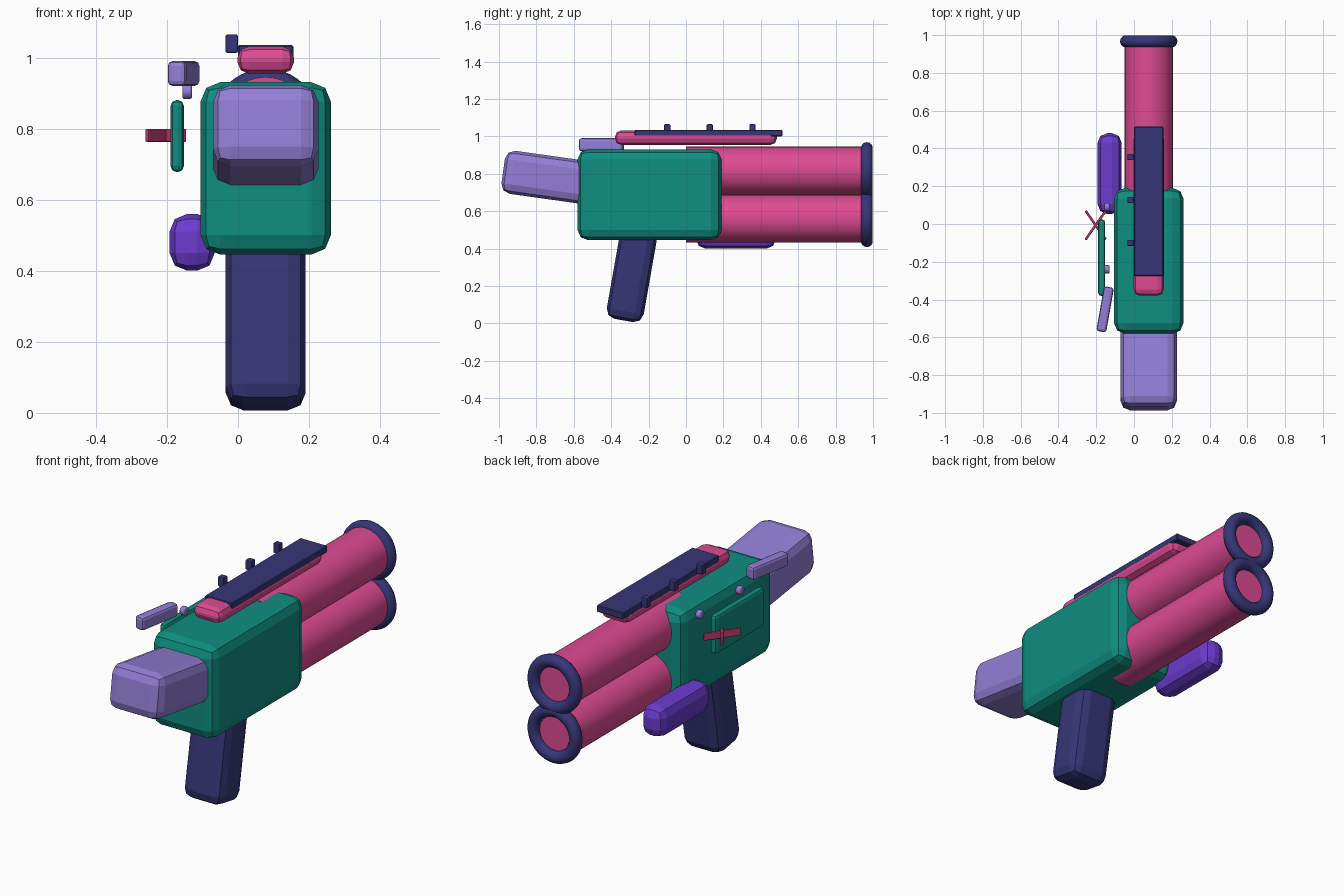
import bpy, bmesh
from math import radians
from mathutils import Matrix

if "Cube" in bpy.data.objects:
    bpy.data.objects.remove(bpy.data.objects["Cube"])

CX = 0.078  # centre line of the main parts


def material(name, r, g, b):
    """Flat colour from 0-255 display values."""
    m = bpy.data.materials.new(name)
    lin = [((c / 255 + 0.055) / 1.055) ** 2.4 if c > 10 else c / 255 / 12.92 for c in (r, g, b)]
    m.diffuse_color = (*lin, 1)
    m.use_nodes = True
    m.node_tree.nodes["Principled BSDF"].inputs["Base Color"].default_value = m.diffuse_color
    return m


TEAL = material("teal", 15, 142, 129)
PINK = material("pink", 222, 75, 147)
NAVY = material("navy", 54, 54, 120)
LAVENDER = material("lavender", 147, 127, 214)
PURPLE = material("purple", 108, 60, 208)
CRIMSON = material("crimson", 190, 58, 108)


def box(name, mat, size, loc, rot=(0, 0, 0), bevel=0.0, segments=2):
    """Flat-shaded box with rounded edges."""
    mesh = bpy.data.meshes.new(name)
    bm = bmesh.new()
    bmesh.ops.create_cube(bm, size=1, matrix=Matrix.Diagonal((*size, 1)))
    bm.to_mesh(mesh)
    bm.free()
    mesh.materials.append(mat)
    ob = bpy.data.objects.new(name, mesh)
    bpy.context.collection.objects.link(ob)
    ob.location = loc
    ob.rotation_euler = [radians(a) for a in rot]
    if bevel:
        mod = ob.modifiers.new("rounded_edges", 'BEVEL')
        mod.width, mod.segments = bevel, segments
    return ob


def finish(name, mat):
    """Name, colour and smooth the newly added round part."""
    ob = bpy.context.object
    ob.name = name
    ob.data.materials.append(mat)
    bpy.ops.object.shade_smooth_by_angle(angle=radians(35))
    return ob


# Body, stock and grip
box("body", TEAL, (0.367, 0.77, 0.485), (CX, -0.195, 0.688), bevel=0.055)
box("stock", LAVENDER, (0.298, 0.5, 0.232), (CX, -0.730, 0.780), (-8, 0, 0), 0.05)
box("grip", NAVY, (0.225, 0.2, 0.5), (CX, -0.290, 0.262), (-10, 0, 0), 0.05)

# Two stacked barrels with muzzle rings
for label, z in (("upper", 0.817), ("lower", 0.560)):
    bpy.ops.mesh.primitive_cylinder_add(vertices=32, radius=0.128, depth=0.967,
                                        location=(CX, 0.4835, z), rotation=(radians(90), 0, 0))
    finish(label + "_barrel", PINK)
    bpy.ops.mesh.primitive_torus_add(major_segments=40, minor_segments=14,
                                     major_radius=0.120, minor_radius=0.032,
                                     location=(CX, 0.967, z), rotation=(radians(90), 0, 0))
    finish(label + "_muzzle_ring", NAVY)

# Top rail, cover plate and sight pegs
box("top_rail", PINK, (0.16, 0.865, 0.077), (CX, 0.053, 0.993), bevel=0.033)
box("rail_plate", NAVY, (0.156, 0.79, 0.035), (CX, 0.12, 1.0175), bevel=0.004, segments=1)
for i, y in enumerate((-0.1, 0.127, 0.355)):
    box(f"sight_peg_{i + 1}", NAVY, (0.035, 0.033, 0.052), (-0.018, y, 1.039), bevel=0.005)

# Side parts: lever, panel, knobs, crossed handle and canister
box("side_lever", LAVENDER, (0.053, 0.24, 0.07), (-0.153, -0.452, 0.955), (0, 0, -10), 0.014)
box("side_panel", TEAL, (0.037, 0.405, 0.202), (-0.171, -0.178, 0.779), bevel=0.016)
for i, y in enumerate((-0.24, 0.09)):
    bpy.ops.mesh.primitive_cylinder_add(vertices=16, radius=0.022, depth=0.027,
                                        location=(-0.143, y, 0.905), rotation=(0, radians(90), 0))
    knob = finish(f"side_knob_{i + 1}", LAVENDER)
    mod = knob.modifiers.new("rounded_edges", 'BEVEL')
    mod.width, mod.segments = 0.006, 2
for i, angle in enumerate((-35, 35)):
    box(f"cross_bar_{i + 1}", CRIMSON, (0.013, 0.187, 0.037), (-0.203, -0.006, 0.781),
        (0, 0, angle), 0.004)
box("side_canister", PURPLE, (0.127, 0.427, 0.16), (-0.129, 0.267, 0.48), bevel=0.05)
